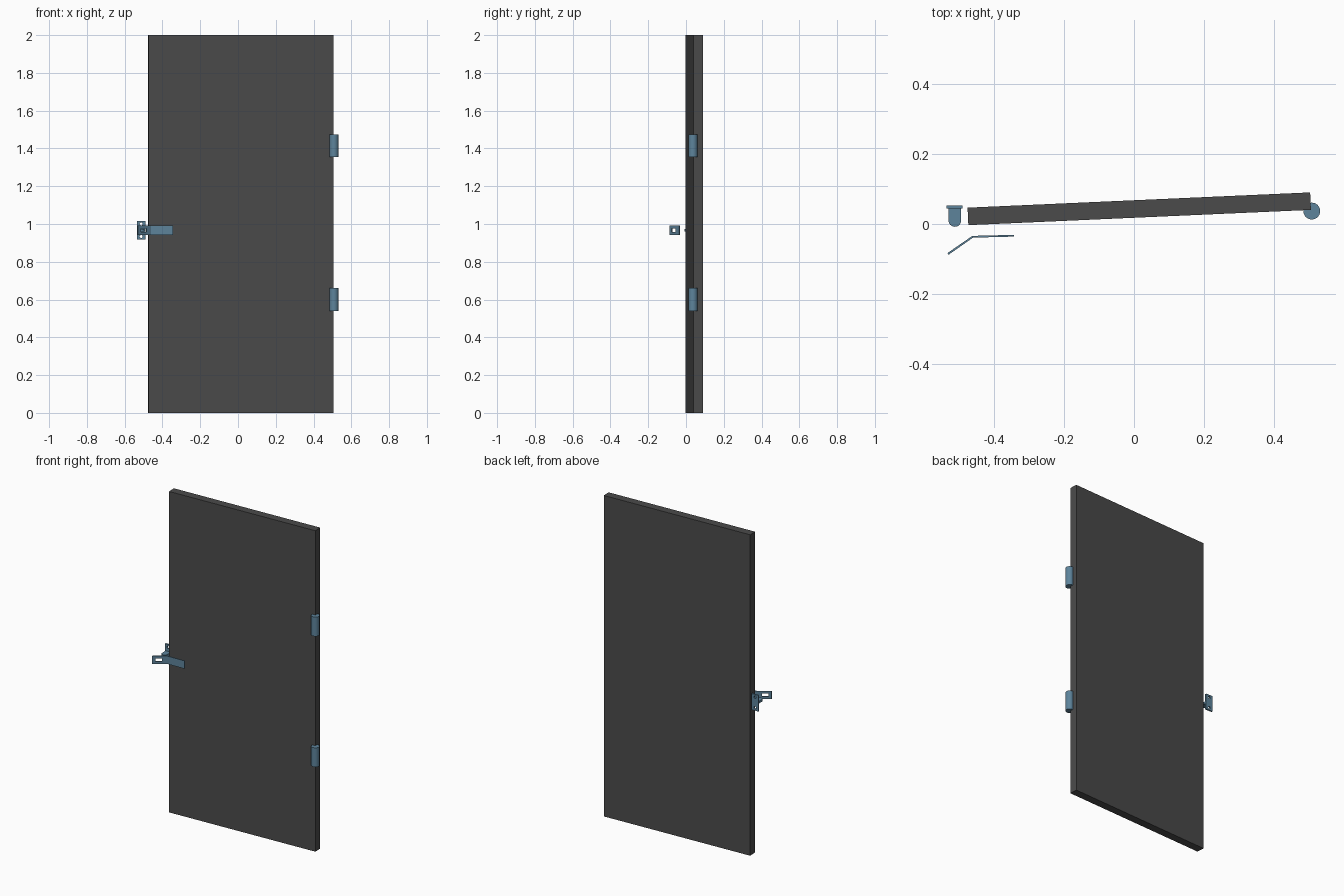
import bpy, bmesh, math
from mathutils import Vector

if "Cube" in bpy.data.objects:
    bpy.data.objects.remove(bpy.data.objects["Cube"])


def material(name, color):
    m = bpy.data.materials.new(name)
    m.diffuse_color = (*color, 1)
    m.use_nodes = True
    m.node_tree.nodes["Principled BSDF"].inputs["Base Color"].default_value = m.diffuse_color
    return m


DARK = material("dark_panel", (0.07, 0.07, 0.07))
STEEL = material("blue_steel", (0.11, 0.23, 0.33))


def box(name, center, size, mat=None, rot=0):
    bpy.ops.mesh.primitive_cube_add(size=1, location=center, rotation=(0, 0, rot))
    o = bpy.context.object
    o.name = name
    o.scale = size
    if mat:
        o.data.materials.append(mat)
    return o


def cylinder(name, center, r, depth, mat=None, rot=(0, 0, 0), sides=32):
    bpy.ops.mesh.primitive_cylinder_add(vertices=sides, radius=r, depth=depth,
                                        location=center, rotation=rot)
    o = bpy.context.object
    o.name = name
    if mat:
        o.data.materials.append(mat)
        bpy.ops.object.shade_smooth_by_angle(angle=math.radians(30))
    return o


def prism(name, outline, z0, z1, mat):
    bm = bmesh.new()
    face = bm.faces.new([bm.verts.new((x, y, z0)) for x, y in outline])
    ext = bmesh.ops.extrude_face_region(bm, geom=[face])
    verts = [g for g in ext["geom"] if isinstance(g, bmesh.types.BMVert)]
    bmesh.ops.translate(bm, verts=verts, vec=(0, 0, z1 - z0))
    bmesh.ops.recalc_face_normals(bm, faces=bm.faces)
    me = bpy.data.meshes.new(name)
    bm.to_mesh(me)
    bm.free()
    o = bpy.data.objects.new(name, me)
    bpy.context.collection.objects.link(o)
    me.materials.append(mat)
    return o


def cut(target, cutter):
    cutter.hide_render = True
    mod = target.modifiers.new("cut", 'BOOLEAN')
    mod.operation = 'DIFFERENCE'
    mod.solver = 'EXACT'
    mod.object = cutter
    bpy.context.view_layer.objects.active = target
    bpy.ops.object.modifier_apply(modifier=mod.name)
    bpy.data.objects.remove(cutter, do_unlink=True)


# Door panel, swung slightly open
box("door_panel", (0.015, 0.0435, 1), (0.98, 0.05, 2), DARK, math.radians(2.55))

# Hinge barrels
for label, z in (("lower", 0.60), ("upper", 1.415)):
    cylinder(label + "_hinge", (0.508, 0.037, z), 0.024, 0.12, STEEL)

# Staple plate with two screw holes
plate = box("staple_plate", (-0.513, 0.049, 0.967), (0.046, 0.009, 0.1), STEEL)
for dz in (-0.033, 0.033):
    cut(plate, cylinder("hole", (-0.513, 0.049, 0.967 + dz), 0.008, 0.05,
                        rot=(math.pi / 2, 0, 0), sides=16))

# Staple tongue with a rounded nose
cx, r = -0.512, 0.018
nose = [(cx + r * math.cos(a), 0.01 + r * math.sin(a))
        for a in (math.pi + math.pi * i / 12 for i in range(13))]
prism("staple_tongue", [(cx + r, 0.046), (cx - r, 0.046)] + nose, 0.960, 0.974, STEEL)

# Bent hasp strap with a slot in the angled half
t = 0.005
strap = prism("hasp_strap", [(-0.530, -0.088), (-0.460, -0.039), (-0.343, -0.036),
                             (-0.343, -0.036 + t), (-0.462, -0.039 + t),
                             (-0.533, -0.088 + t)], 0.942, 0.991, STEEL)
cut(strap, box("slot", (-0.500, -0.065, 0.967), (0.036, 0.06, 0.018),
               rot=math.radians(35)))
